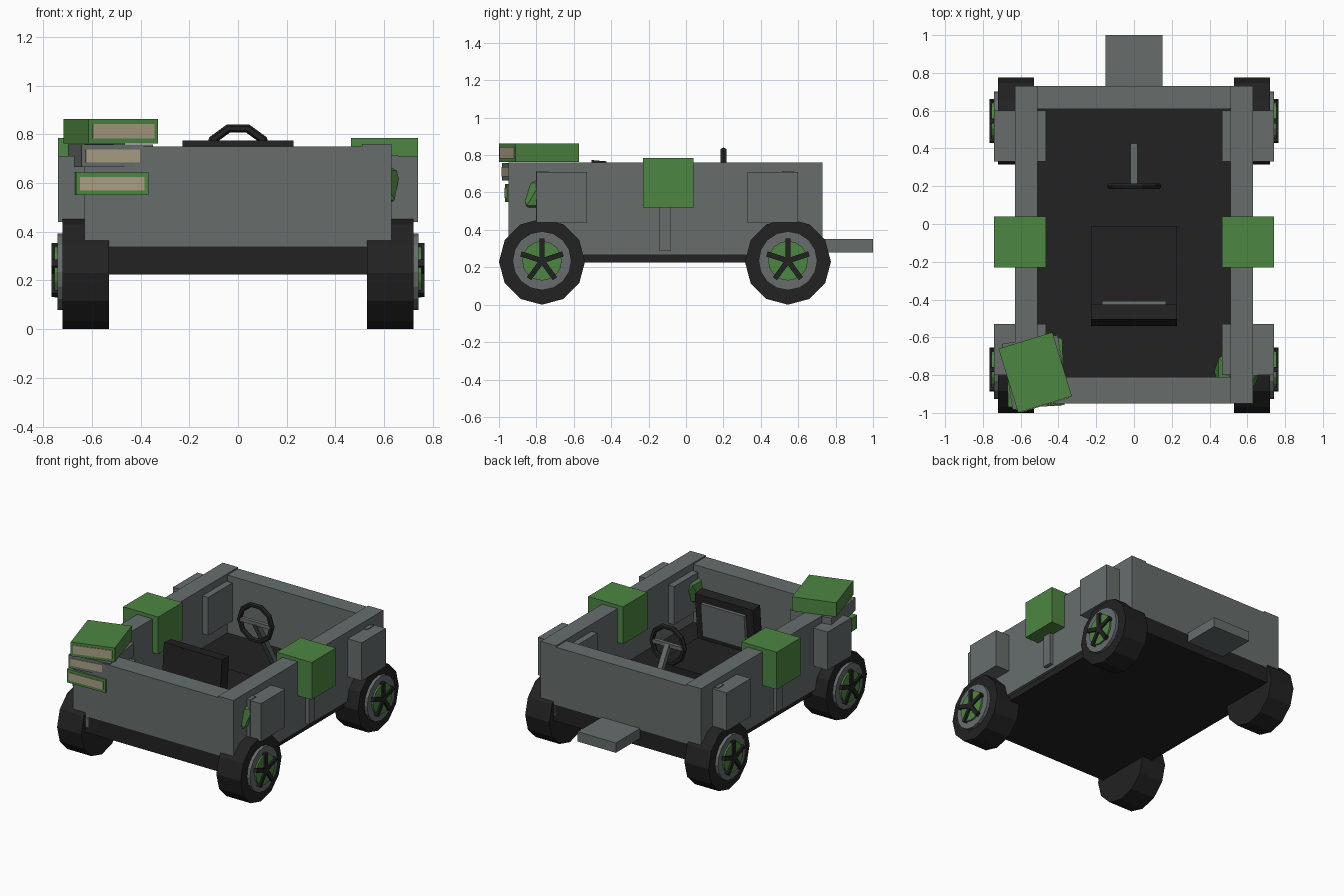
import bpy, bmesh, math
from mathutils import Matrix, Vector

if "Cube" in bpy.data.objects:
    bpy.data.objects.remove(bpy.data.objects["Cube"])


def material(name, rgb):
    m = bpy.data.materials.new(name)
    m.diffuse_color = (*rgb, 1)
    m.use_nodes = True
    m.node_tree.nodes["Principled BSDF"].inputs["Base Color"].default_value = m.diffuse_color
    return m


GREY = material("slate grey", (0.135, 0.155, 0.152))
BLACK = material("matte black", (0.016, 0.016, 0.016))
GREEN = material("leaf green", (0.075, 0.24, 0.054))
BEIGE = material("paper beige", (0.40, 0.35, 0.23))


def finish(name, bm, mat):
    me = bpy.data.meshes.new(name)
    bmesh.ops.recalc_face_normals(bm, faces=bm.faces)
    bm.to_mesh(me)
    bm.free()
    me.materials.append(mat)
    ob = bpy.data.objects.new(name, me)
    bpy.context.collection.objects.link(ob)
    return ob


def add_box(bm, x, y, z, mtx=Matrix()):
    size = Matrix.Diagonal((x[1] - x[0], y[1] - y[0], z[1] - z[0], 1))
    mid = Matrix.Translation((sum(x) / 2, sum(y) / 2, sum(z) / 2))
    bmesh.ops.create_cube(bm, size=1, matrix=mtx @ mid @ size)


def box(name, mat, x, y, z, mtx=Matrix()):
    bm = bmesh.new()
    add_box(bm, x, y, z, mtx)
    return finish(name, bm, mat)


def disc(name, mat, x0, x1, r, y, z, sides):
    # cylinder lying along x
    bm = bmesh.new()
    bmesh.ops.create_cone(bm, cap_ends=True, segments=sides, radius1=r, radius2=r,
                          depth=abs(x1 - x0),
                          matrix=Matrix.Translation(((x0 + x1) / 2, y, z))
                          @ Matrix.Rotation(math.pi / 2, 4, 'Y'))
    return finish(name, bm, mat)


# Open tub: floor and four walls
box("floor", BLACK, (-0.61, 0.61), (-0.95, 0.73), (0.225, 0.34))
box("front_wall", GREY, (-0.63, 0.63), (-0.95, -0.81), (0.34, 0.75))
box("back_wall", GREY, (-0.63, 0.63), (0.61, 0.73), (0.34, 0.75))
box("rear_step", GREY, (-0.15, 0.15), (0.70, 1.0), (0.28, 0.35))

for s, side in ((-1, "left"), (1, "right")):
    def mx(a, b):
        return tuple(sorted((s * a, s * b)))
    box(side + "_wall", GREY, mx(0.51, 0.63), (-0.95, 0.73), (0.265, 0.76))
    # Side boxes and the posts behind them
    for n, y in (("front", -0.665), ("rear", 0.465)):
        box(f"{side}_{n}_side_box", GREY, mx(0.465, 0.74), (y - 0.135, y + 0.135), (0.44, 0.71))
    box(side + "_middle_side_box", GREEN, mx(0.465, 0.74), (-0.23, 0.04), (0.52, 0.785))
    for n, y in (("front", -0.768), ("middle", -0.112), ("rear", 0.545)):
        box(f"{side}_{n}_post", GREY, mx(0.60, 0.657), (y - 0.033, y + 0.033), (0.29, 0.715))
    # Wheels: tyre, rim, hub and five spokes
    for n, y in (("front", -0.77), ("rear", 0.545)):
        tag = f"{side}_{n}"
        disc(tag + "_tyre", BLACK, s * 0.53, s * 0.72, 0.23, y, 0.23, 12)
        disc(tag + "_rim", GREY, s * 0.70, s * 0.742, 0.157, y, 0.235, 16)
        disc(tag + "_hub", GREEN, s * 0.73, s * 0.754, 0.106, y, 0.235, 16)
        bm = bmesh.new()
        for k in range(5):
            m = Matrix.Translation((0, y, 0.235)) @ Matrix.Rotation(k * math.tau / 5, 4, 'X')
            add_box(bm, mx(0.735, 0.766), (-0.014, 0.014), (0, 0.118), m)
        finish(tag + "_spokes", bm, BLACK)

# Seat with slightly tilted backrest
box("seat_cushion", BLACK, (-0.228, 0.228), (-0.51, -0.01), (0.34, 0.44))
tilt = Matrix.Translation((0, -0.465, 0.77)) @ Matrix.Rotation(math.radians(-5), 4, 'X')
box("seat_back", BLACK, (-0.228, 0.228), (-0.04, 0.04), (-0.40, 0), tilt)
box("seat_back_panel", GREY, (-0.17, 0.17), (0.03, 0.062), (-0.29, -0.05), tilt)

# Steering wheel ring, upright and faceted
bm = bmesh.new()
N, M, R, r = 10, 6, 0.127, 0.018
rings = []
for i in range(N):
    a = math.tau * (i + 0.5) / N + math.pi / 2
    ring = []
    for j in range(M):
        b = math.tau * j / M
        d = R + r * math.cos(b)
        ring.append(bm.verts.new((d * math.cos(a), 0.2 + r * math.sin(b), 0.703 + d * math.sin(a))))
    rings.append(ring)
for i in range(N):
    p, q = rings[i], rings[(i + 1) % N]
    for j in range(M):
        k = (j + 1) % M
        bm.faces.new((p[j], q[j], q[k], p[k]))
finish("steering_wheel", bm, BLACK)
box("steering_crossbar", GREY, (-0.12, 0.12), (0.187, 0.213), (0.69, 0.716))
# Column sloping down to the floor
a, b = Vector((0, 0.2, 0.703)), Vector((0, 0.41, 0.34))
col = Matrix.Translation(a) @ (b - a).to_track_quat('Z', 'X').to_matrix().to_4x4()
box("steering_column", GREY, (-0.018, 0.018), (-0.018, 0.018), (0, (b - a).length), col)

# Stack of three twisted books on the front left corner
for n, mat, ang, z0, z1 in (("top", GREEN, 17, 0.762, 0.862),
                            ("middle", GREY, 9, 0.665, 0.757),
                            ("bottom", GREEN, 2, 0.55, 0.645)):
    m = Matrix.Translation((-0.523, -0.786, 0)) @ Matrix.Rotation(math.radians(ang), 4, 'Z')
    box(n + "_book", mat, (-0.149, 0.149), (-0.177, 0.177), (z0, z1), m)
    box(n + "_book_pages", BEIGE, (-0.132, 0.132), (-0.181, -0.172), (z0 + 0.02, z1 - 0.02), m)

# Faceted green gem poking through the front right wall
bm = bmesh.new()
bmesh.ops.create_icosphere(bm, subdivisions=1, radius=0.135,
                           matrix=Matrix.Translation((0.545, -0.78, 0.59)))
finish("corner_gem", bm, GREEN)
